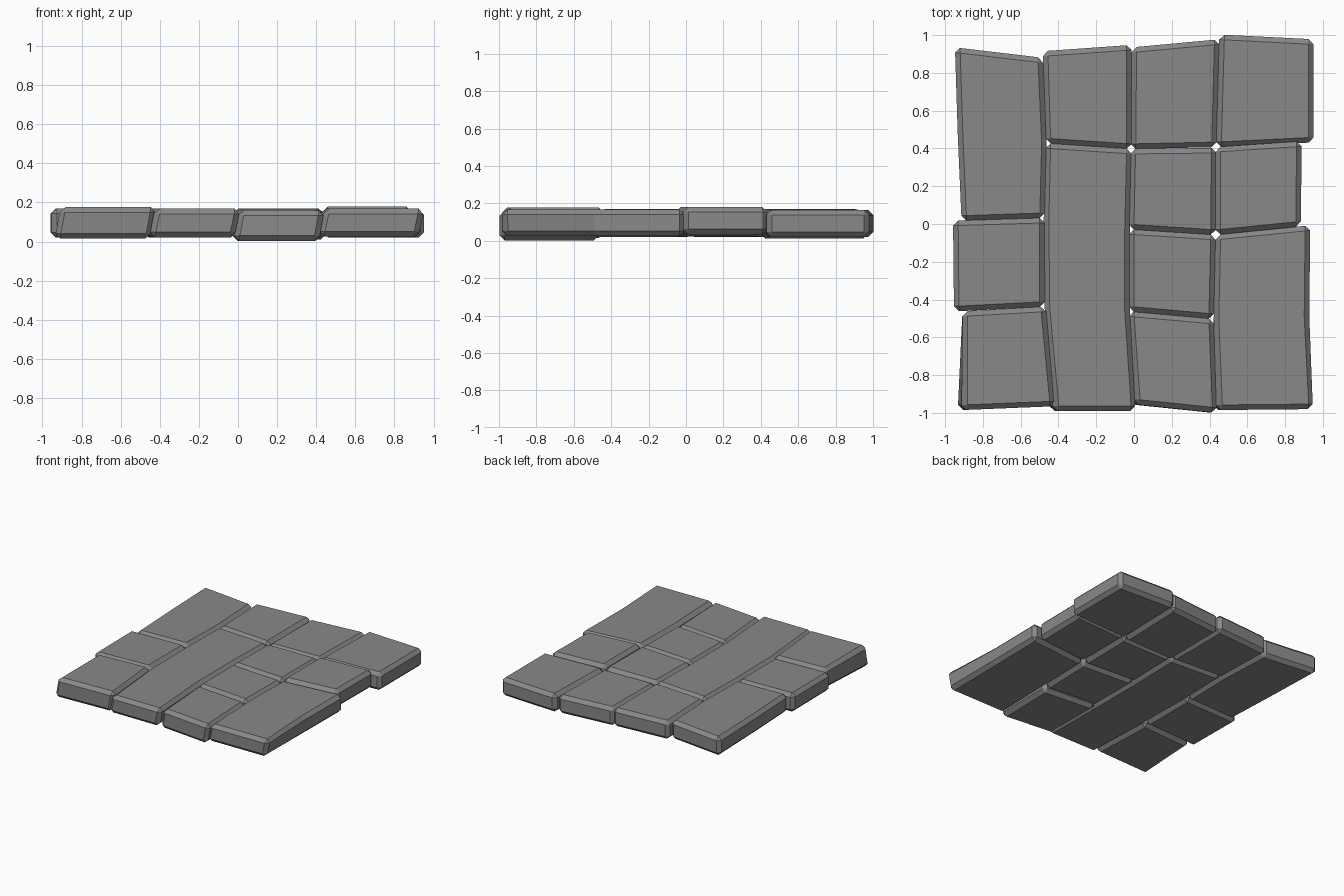
import bpy
import bmesh

# dark grey slate
slate = bpy.data.materials.new("slate")
slate.diffuse_color = (0.25, 0.25, 0.25, 1)


def stone(name, z0, z1, *rows):
    """Paving stone from (left x, left y, right x, right y) rows, front to back."""
    bm = bmesh.new()
    ladder = []
    for k, (xl, yl, xr, yr) in enumerate(rows):
        # the front edge of the patch leans slightly to the right
        lean = 0.015 if yl < -0.9 else 0.0
        # inner joints are pushed shut front and back
        grow = 0.0
        if k == 0 and yl > -0.9:
            grow = -0.003
        if k == len(rows) - 1 and yl < 0.85:
            grow = 0.003
        ladder.append([bm.verts.new((x + s * lean, y + grow, z))
                       for s, z in ((-1, z0), (1, z1))
                       for x, y in ((xl - 0.003, yl), (xr + 0.003, yr))])
    for a, b in zip(ladder, ladder[1:]):
        for i, j in ((0, 1), (1, 3), (3, 2), (2, 0)):
            bm.faces.new((a[i], a[j], b[j], b[i]))
    for end in (ladder[0], ladder[-1]):
        bm.faces.new((end[0], end[1], end[3], end[2]))
    bmesh.ops.recalc_face_normals(bm, faces=bm.faces)
    mesh = bpy.data.meshes.new(name)
    bm.to_mesh(mesh)
    bm.free()
    mesh.materials.append(slate)
    obj = bpy.data.objects.new(name, mesh)
    bpy.context.collection.objects.link(obj)
    # chipped single-segment chamfer
    mod = obj.modifiers.new("chamfer", 'BEVEL')
    mod.width = 0.027
    mod.segments = 1
    mod.limit_method = 'ANGLE'
    mod.use_clamp_overlap = False


# Left column
stone("stone_left_front", 0.015, 0.177,
      (-0.92, -0.985, -0.435, -0.965), (-0.905, -0.465, -0.47, -0.44))
stone("stone_left_middle", 0.02, 0.17,
      (-0.95, -0.46, -0.475, -0.435), (-0.955, 0.015, -0.475, 0.03))
stone("stone_left_back", 0.02, 0.17,
      (-0.91, 0.02, -0.475, 0.035), (-0.93, 0.47, -0.465, 0.43),
      (-0.945, 0.935, -0.485, 0.88))

# Second column
stone("stone_inner_left_long", 0.022, 0.168,
      (-0.435, -0.99, -0.005, -0.99), (-0.47, -0.44, -0.025, -0.465),
      (-0.475, 0.03, -0.025, -0.03), (-0.465, 0.425, -0.015, 0.395))
stone("stone_inner_left_back", 0.02, 0.168,
      (-0.465, 0.43, -0.015, 0.40), (-0.48, 0.915, -0.015, 0.948))

# Third column
stone("stone_inner_right_front", 0.003, 0.16,
      (-0.005, -0.955, 0.425, -1.0), (-0.025, -0.465, 0.42, -0.505))
stone("stone_inner_right_middle_front", 0.02, 0.165,
      (-0.025, -0.46, 0.42, -0.50), (-0.025, -0.03, 0.43, -0.06))
stone("stone_inner_right_middle_back", 0.025, 0.168,
      (-0.025, -0.025, 0.43, -0.055), (-0.015, 0.395, 0.435, 0.40))
stone("stone_inner_right_back", 0.012, 0.16,
      (-0.015, 0.40, 0.435, 0.41), (-0.01, 0.935, 0.45, 0.978))

# Right column
stone("stone_right_front", 0.025, 0.168,
      (0.43, -0.985, 0.935, -0.98), (0.425, -0.50, 0.925, -0.49),
      (0.435, -0.06, 0.93, -0.01))
stone("stone_right_middle", 0.035, 0.18,
      (0.435, -0.055, 0.88, -0.01), (0.435, 0.405, 0.885, 0.435))
stone("stone_right_back", 0.02, 0.165,
      (0.438, 0.41, 0.948, 0.435), (0.455, 1.003, 0.948, 0.978))
